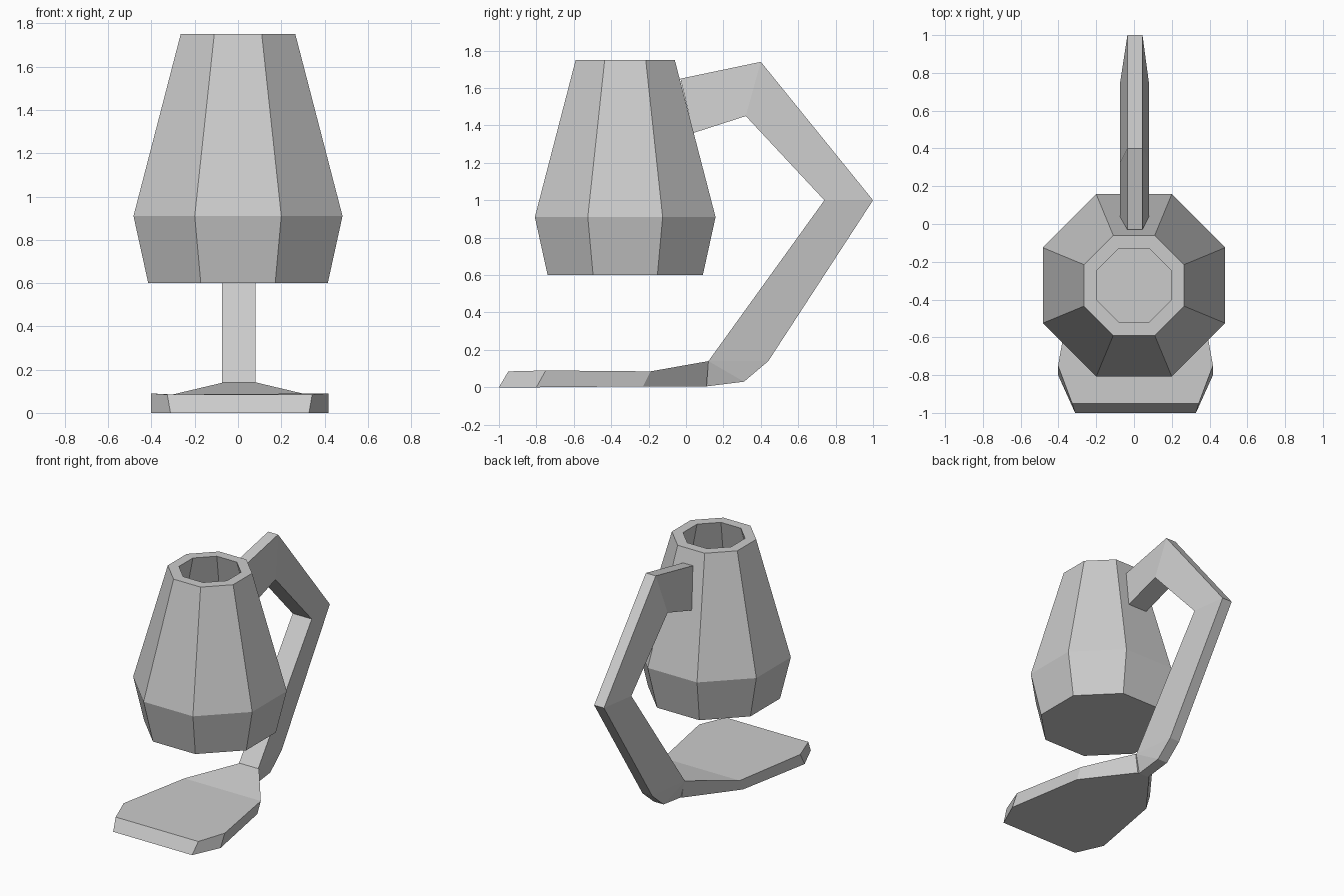
import bpy, bmesh
from math import cos, sin, pi

if "Cube" in bpy.data.objects:
    bpy.data.objects.remove(bpy.data.objects["Cube"])


def loft(name, rings, closed=False):
    """Skin rings of equal vertex count; cap the ends unless closed."""
    bm = bmesh.new()
    vs = [[bm.verts.new(p) for p in r] for r in rings]
    n = len(rings[0])
    for a, b in zip(vs, vs[1:]):
        for i in range(n):
            j = (i + 1) % n
            bm.faces.new((a[i], a[j], b[j], b[i]))
    if not closed:
        bm.faces.new(vs[0][::-1])
        bm.faces.new(vs[-1])
    return finish(name, bm)


def finish(name, bm):
    bmesh.ops.remove_doubles(bm, verts=bm.verts, dist=0.0005)
    bmesh.ops.recalc_face_normals(bm, faces=bm.faces)
    me = bpy.data.meshes.new(name)
    bm.to_mesh(me)
    bm.free()
    ob = bpy.data.objects.new(name, me)
    bpy.context.collection.objects.link(ob)
    return ob


def octagon(apothem, z):
    r = apothem / cos(pi / 8)
    return [(r * cos(pi / 8 + i * pi / 4), -0.325 + r * sin(pi / 8 + i * pi / 4), z)
            for i in range(8)]


# Hollow octagonal cup: outside up, over the rim, down the inside
cup_profile = [(0.415, 0.6), (0.483, 0.91), (0.265, 1.75),
               (0.195, 1.75), (0.41, 0.91), (0.36, 0.67)]
loft("cup", [octagon(a, z) for a, z in cup_profile])

# Bent arm: wide inner edge, narrow outer edge (y, z pairs)
outer = [(-0.03, 1.65), (0.40, 1.74), (1.0, 1.0), (0.44, 0.14), (0.31, 0.03), (0.11, 0.005)]
inner = [(0.04, 1.36), (0.32, 1.45), (0.74, 1.0)] + [(0.12, 0.14)] * 3
bm = bmesh.new()
sections = []
for (oy, oz), (iy, iz) in zip(outer, inner):
    if sections and (iy, iz) == (0.12, 0.14) and len(sections) > 3:
        ins = sections[-1][2:]
    else:
        ins = [bm.verts.new((0.08, iy, iz)), bm.verts.new((-0.075, iy, iz))]
    sections.append([bm.verts.new((-0.035, oy, oz)), bm.verts.new((0.045, oy, oz))] + ins)
for a, b in zip(sections, sections[1:]):
    for i in range(4):
        j = (i + 1) % 4
        corners = list(dict.fromkeys((a[i], a[j], b[j], b[i])))
        if len(corners) > 2:
            bm.faces.new(corners)
bm.faces.new(sections[0])
bm.faces.new(sections[-1])
finish("arm", bm)

# Base plate: half outlines (x, y, z) mirrored about the plate's centre line
bottom = [(0.32, -1.0, 0.0), (0.41, -0.80, 0.0), (0.31, -0.23, 0.005), (0.05, 0.11, 0.005)]
top = [(0.335, -0.95, 0.085), (0.41, -0.75, 0.09), (0.31, -0.19, 0.085), (0.078, 0.12, 0.14)]
bm = bmesh.new()
rings = []
for half in (bottom, top):
    pts = [(x + 0.008, y, z) for x, y, z in half]
    pts += [(-x + 0.008, y, z) for x, y, z in reversed(half)]
    ring = [bm.verts.new(p) for p in pts]
    rings.append(ring)
    bm.faces.new([ring[i] for i in (0, 1, 2, 5, 6, 7)])
    bm.faces.new(ring[2:6])
lo, hi = rings
for i in range(8):
    j = (i + 1) % 8
    bm.faces.new((lo[i], lo[j], hi[j], hi[i]))
finish("base", bm)
